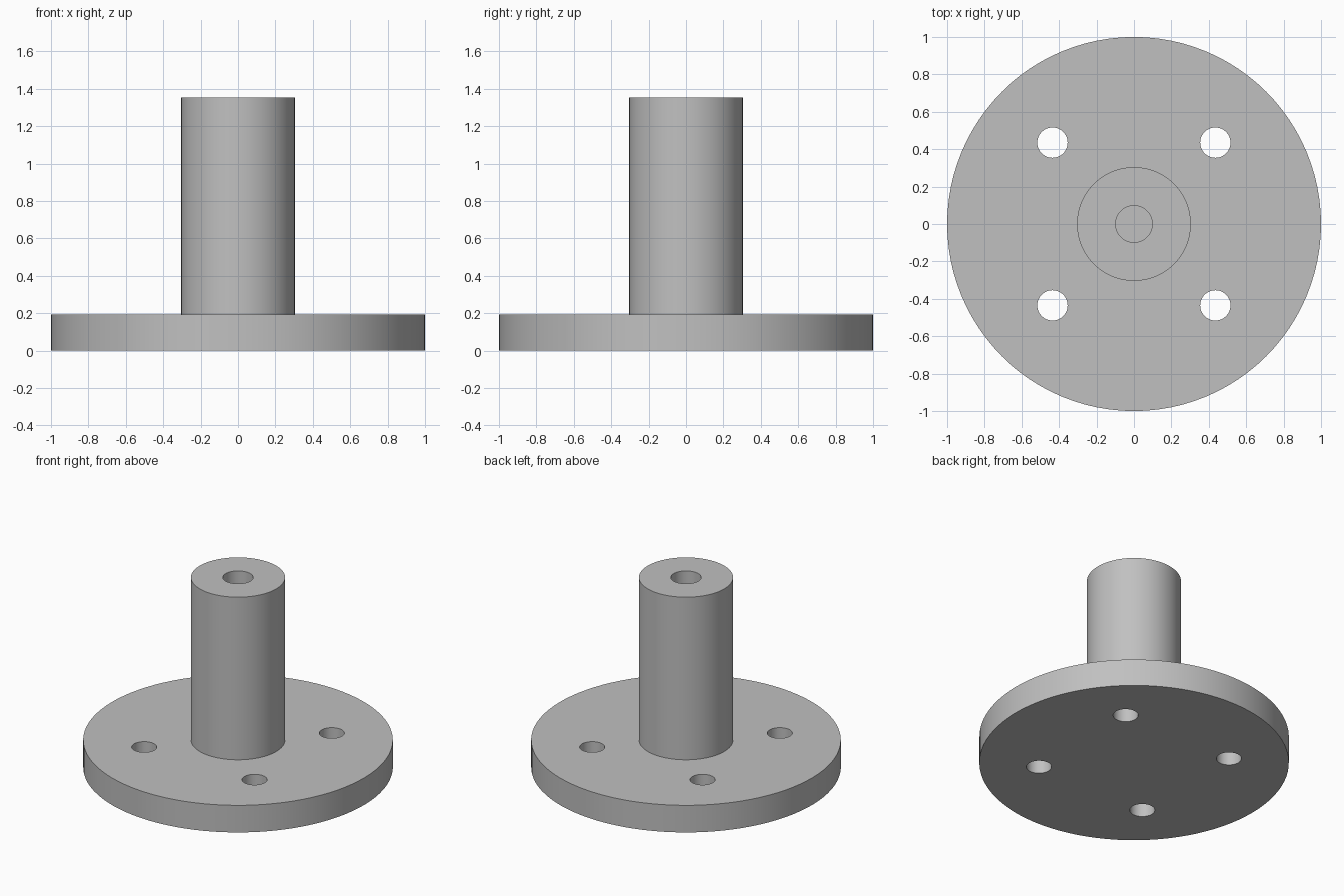
import bpy, bmesh, math
from mathutils import Vector

cube = bpy.data.objects.get("Cube")
if cube:
    bpy.data.objects.remove(cube, do_unlink=True)

FLANGE_TOP, SHAFT_TOP, BORE_FLOOR = 0.193, 1.352, 0.58
SHAFT_R, BORE_R, BOLT_R, BOLT_XY = 0.304, 0.098, 0.081, 0.435

steel = bpy.data.materials.new("grey_steel")
steel.use_nodes = True
colour = (0.53, 0.53, 0.53, 1)
steel.diffuse_color = colour
steel.node_tree.nodes["Principled BSDF"].inputs["Base Color"].default_value = colour


def lathe(name, profile, steps=96):
    """Revolve (radius, height) points around the z axis."""
    bm = bmesh.new()
    verts = [bm.verts.new((r, 0, z)) for r, z in profile]
    edges = [bm.edges.new(pair) for pair in zip(verts, verts[1:])]
    bmesh.ops.spin(bm, geom=verts + edges, cent=(0, 0, 0), axis=(0, 0, 1),
                   angle=math.tau, steps=steps, use_duplicate=False)
    bmesh.ops.remove_doubles(bm, verts=bm.verts, dist=0.0001)
    bmesh.ops.recalc_face_normals(bm, faces=bm.faces)
    mesh = bpy.data.meshes.new(name)
    bm.to_mesh(mesh)
    bm.free()
    mesh.materials.append(steel)
    obj = bpy.data.objects.new(name, mesh)
    bpy.context.collection.objects.link(obj)
    return obj


def activate(obj):
    bpy.ops.object.select_all(action='DESELECT')
    obj.select_set(True)
    bpy.context.view_layer.objects.active = obj


# Round base flange
flange = lathe("flange", [(0, 0), (1, 0), (1, FLANGE_TOP), (0, FLANGE_TOP)])

# Four bolt holes cut right through the flange
for sx in (-1, 1):
    for sy in (-1, 1):
        cutter = lathe("bolt_hole_cutter",
                       [(0, -0.1), (BOLT_R, -0.1), (BOLT_R, 0.3), (0, 0.3)], 48)
        cutter.location = Vector((sx * BOLT_XY, sy * BOLT_XY, 0))
        cutter.hide_render = True
        bpy.context.view_layer.update()
        cut = flange.modifiers.new("bolt_hole", 'BOOLEAN')
        cut.operation = 'DIFFERENCE'
        cut.solver = 'EXACT'
        cut.object = cutter
        activate(flange)
        bpy.ops.object.modifier_apply(modifier=cut.name)
        bpy.data.objects.remove(cutter, do_unlink=True)

# Upright shaft with a blind bore in its top
shaft = lathe("shaft", [(0, 0.1), (SHAFT_R, 0.1), (SHAFT_R, SHAFT_TOP),
                        (BORE_R, SHAFT_TOP), (BORE_R, BORE_FLOOR), (0, BORE_FLOOR)])

# Smooth round walls, crisp rims
for part in (flange, shaft):
    activate(part)
    bpy.ops.object.shade_smooth_by_angle(angle=math.radians(30))
